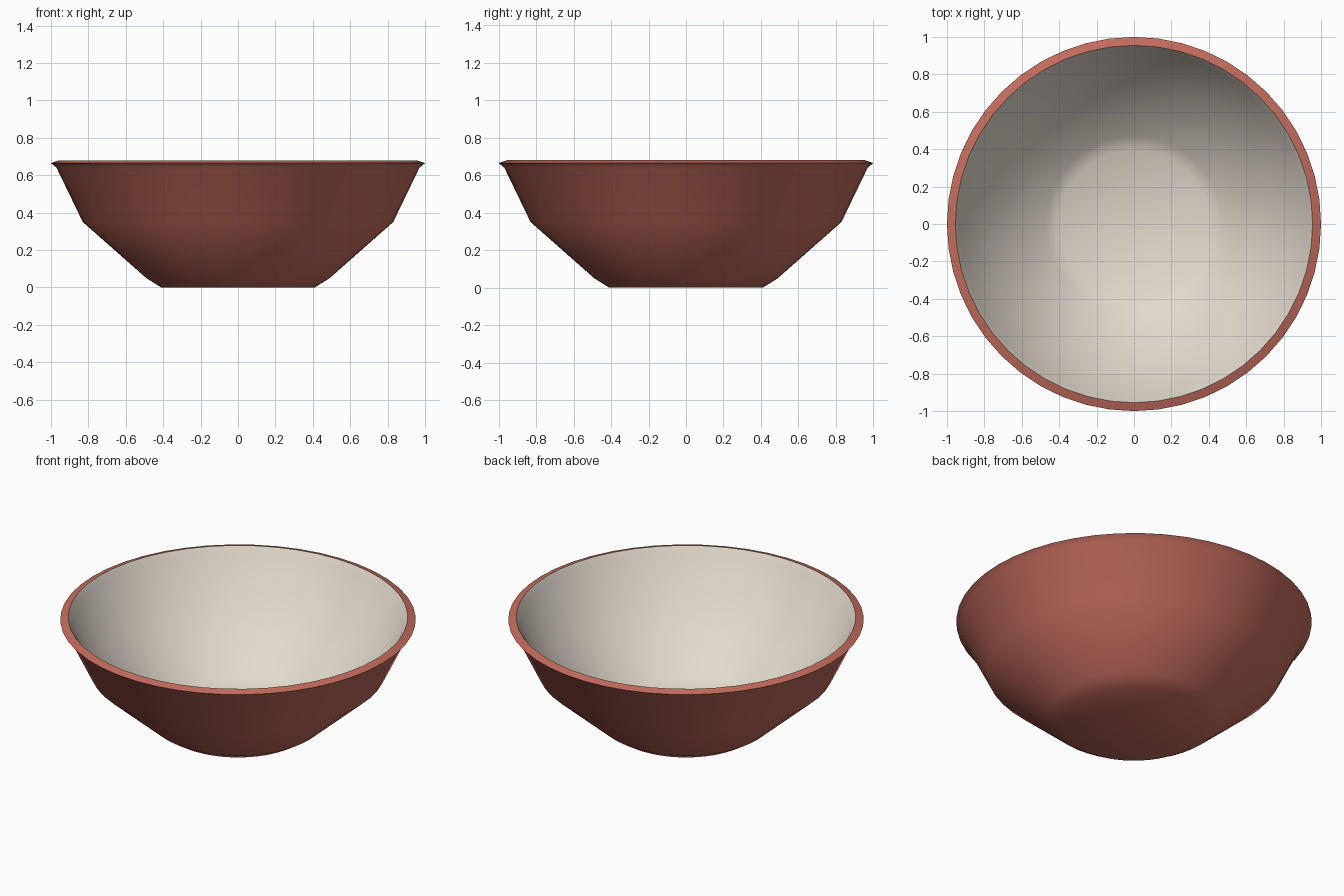
import bpy
import bmesh
from math import radians, tau

SEGMENTS = 48

cube = bpy.data.objects.get("Cube")
if cube:
    bpy.data.objects.remove(cube, do_unlink=True)


def material(name, color):
    mat = bpy.data.materials.new(name)
    mat.use_nodes = True
    mat.diffuse_color = color
    mat.node_tree.nodes["Principled BSDF"].inputs["Base Color"].default_value = color
    return mat


def lathe(name, profile, mat):
    """Turn an (r, z) profile about the z axis into a smooth surface."""
    bm = bmesh.new()
    verts = [bm.verts.new((r, 0, z)) for r, z in profile]
    edges = [bm.edges.new(pair) for pair in zip(verts, verts[1:])]
    bmesh.ops.spin(bm, geom=verts + edges, cent=(0, 0, 0), axis=(0, 0, 1),
                   angle=tau, steps=SEGMENTS)
    bmesh.ops.remove_doubles(bm, verts=bm.verts, dist=0.0005)
    bmesh.ops.recalc_face_normals(bm, faces=bm.faces)
    # Profiles run from the centre outward; orient by the base disc
    up = name == "bowl_lining"
    centre = min(bm.faces, key=lambda f: f.calc_center_median().xy.length)
    if (centre.normal.z > 0) != up:
        bmesh.ops.reverse_faces(bm, faces=bm.faces)
    mesh = bpy.data.meshes.new(name)
    bm.to_mesh(mesh)
    bm.free()
    mesh.materials.append(mat)
    obj = bpy.data.objects.new(name, mesh)
    bpy.context.collection.objects.link(obj)
    bpy.ops.object.select_all(action="DESELECT")
    obj.select_set(True)
    bpy.context.view_layer.objects.active = obj
    bpy.ops.object.shade_smooth_by_angle(angle=radians(50))
    return obj


terracotta = material("terracotta", (0.55, 0.15, 0.11, 1))
cream = material("cream glaze", (0.76, 0.70, 0.61, 1))

# Outer wall with flat foot and flared rim
lathe("bowl_shell", [(0, 0), (0.41, 0), (0.49, 0.05), (0.83, 0.35),
                     (0.97, 0.64), (1.0, 0.665), (0.955, 0.68)], terracotta)

# Glazed inside
lathe("bowl_lining", [(0, 0.05), (0.40, 0.06), (0.47, 0.10), (0.79, 0.37),
                      (0.93, 0.64), (0.955, 0.68)], cream)
